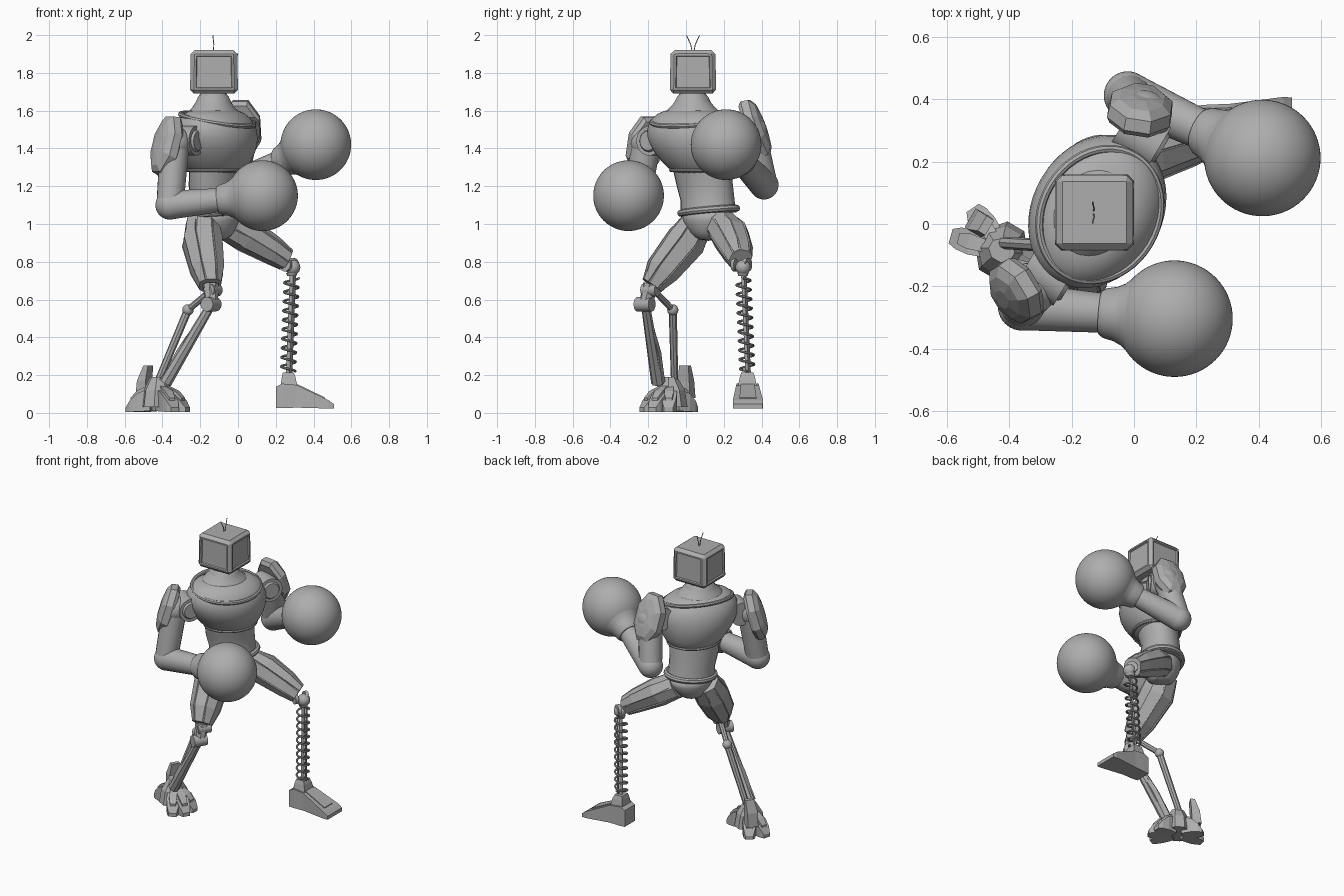
import bpy, bmesh
from math import sin, cos, pi, radians
from mathutils import Vector as V, Matrix

if "Cube" in bpy.data.objects:
    bpy.data.objects.remove(bpy.data.objects["Cube"])

GREY = (0.42, 0.42, 0.42, 1)
mat = bpy.data.materials.new("plain grey")
mat.use_nodes = True
mat.diffuse_color = GREY
mat.node_tree.nodes["Principled BSDF"].inputs["Base Color"].default_value = GREY

SIDE = V((0.51, 0.86, 0))      # towards the left shoulder
FRONT = V((0.86, -0.51, 0))    # chest direction
UP = V((0, 0, 1))


def finish(name, bm, smooth=True, subsurf=0):
    bmesh.ops.recalc_face_normals(bm, faces=bm.faces)
    me = bpy.data.meshes.new(name)
    bm.to_mesh(me)
    bm.free()
    me.materials.append(mat)
    for p in me.polygons:
        p.use_smooth = smooth
    if smooth:
        me.set_sharp_from_angle(angle=radians(40))
    ob = bpy.data.objects.new(name, me)
    bpy.context.collection.objects.link(ob)
    if subsurf:
        ob.modifiers.new("round", 'SUBSURF').levels = subsurf
    return ob


def loft(name, rings, n=24, side=SIDE, axis=None, smooth=True, subsurf=0):
    """Skin elliptical (or n-sided) sections (x, y, z, half_side, half_depth)."""
    axis = V(axis) if axis else V(rings[-1][:3]) - V(rings[0][:3])
    axis.normalize()
    u = (V(side) - axis * V(side).dot(axis)).normalized()
    v = axis.cross(u)
    k = 1 / cos(pi / n) if n <= 8 else 1
    bm = bmesh.new()
    loops = []
    for x, y, z, a, b in rings:
        angles = [(i + 0.5) * 2 * pi / n for i in range(n)]
        loops.append([bm.verts.new(V((x, y, z)) + u * a * k * cos(t) + v * b * k * sin(t))
                      for t in angles])
    for p, q in zip(loops, loops[1:]):
        for i in range(n):
            j = (i + 1) % n
            bm.faces.new((p[i], p[j], q[j], q[i]))
    bm.faces.new(loops[0][::-1])
    bm.faces.new(loops[-1])
    return finish(name, bm, smooth, subsurf)


def rod(name, a, b, ra, rb=None, n=20, **kw):
    rb = rb or ra
    return loft(name, [(*a, ra, ra), (*b, rb, rb)], n, **kw)


def ball(name, c, r, seg=40):
    bm = bmesh.new()
    bmesh.ops.create_uvsphere(bm, u_segments=seg, v_segments=seg // 2, radius=r,
                              matrix=Matrix.Translation(c))
    return finish(name, bm)


def tube(name, pts, r, cyclic=False):
    cu = bpy.data.curves.new(name, 'CURVE')
    cu.dimensions = '3D'
    cu.bevel_depth = r
    cu.bevel_resolution = 2
    cu.use_fill_caps = True
    sp = cu.splines.new('POLY')
    sp.points.add(len(pts) - 1)
    for p, co in zip(sp.points, pts):
        p.co = (*co, 1)
    sp.use_cyclic_u = cyclic
    tmp = bpy.data.objects.new(name + "_path", cu)
    bpy.context.collection.objects.link(tmp)
    bpy.context.view_layer.update()
    me = bpy.data.meshes.new_from_object(tmp.evaluated_get(bpy.context.evaluated_depsgraph_get()))
    bpy.data.objects.remove(tmp)
    bm = bmesh.new()
    bm.from_mesh(me)
    bpy.data.meshes.remove(me)
    return finish(name, bm)


def hoop(name, c, a, b, r, tilt_side=0, tilt_front=0):
    ts = [i * 2 * pi / 48 for i in range(48)]
    tube(name, [V(c) + SIDE * a * cos(t) + FRONT * b * sin(t)
                + UP * (tilt_side * cos(t) + tilt_front * sin(t)) for t in ts], r, True)


# Torso
loft("chest", [(-.115, .085, 1.26, .14, .12), (-.115, .08, 1.29, .18, .155),
               (-.115, .055, 1.38, .24, .205), (-.118, .04, 1.46, .265, .215),
               (-.12, .036, 1.53, .258, .2), (-.125, .035, 1.59, .205, .15),
               (-.13, .035, 1.61, .12, .1)], axis=UP, subsurf=1)
loft("neck", [(-.125, .035, 1.54, .2, .165), (-.13, .035, 1.6, .15, .125),
              (-.13, .035, 1.64, .09, .09), (-.13, .035, 1.71, .078, .078)], axis=UP, subsurf=1)
hoop("collar", (-.11, .03, 1.553), .22, .185, .013, tilt_front=-.035)
hoop("rib_trim", (-.115, .08, 1.285), .165, .145, .01)
loft("abdomen", [(-.12, .08, 1.32, .165, .13), (-.13, .1, 1.2, .158, .12),
                 (-.125, .115, 1.12, .15, .122), (-.12, .12, 1.06, .155, .13)], axis=UP)
hoop("belt", (-.12, .12, 1.07), .155, .13, .018, tilt_side=.015)
loft("pelvis", [(-.12, .12, 1.08, .15, .13), (-.12, .12, 1.02, .15, .125),
                (-.12, .12, .95, .1, .1), (-.12, .12, .91, .05, .06)], axis=UP, subsurf=1)

# Head: chamfered box with recessed screen and side panels
bm = bmesh.new()
bmesh.ops.create_cube(bm, size=1, matrix=Matrix.Translation((-.127, .037, 1.805))
                      @ Matrix.Diagonal((.254, .245, .23, 1)))
for vert in bm.verts:
    if vert.co.z > 1.8:
        vert.co.x = -.127 + (vert.co.x + .127) * .97
        vert.co.y = .037 + (vert.co.y - .037) * .97
bmesh.ops.bevel(bm, geom=list(bm.edges), offset=.02, segments=1, affect='EDGES')
bm.normal_update()
for f in [f for f in bm.faces if abs(f.normal.z) < .5 and f.calc_area() > .02]:
    bmesh.ops.inset_region(bm, faces=[f], thickness=.014)
    bmesh.ops.inset_region(bm, faces=[f], thickness=.006, depth=-.008)
finish("head", bm, smooth=False)
rod("head_vent", (-.006, -.04, 1.897), (-.006, .115, 1.897), .005, n=4, side=UP, smooth=False)
for s, label in ((-1, "right"), (1, "left")):
    tube(label + "_antenna", [(-.13, .037 + s * .004, 1.91), (-.128, .037 + s * .012, 1.95),
                              (-.133, .037 + s * .034, 1.998)], .0025)


# Arms
def arm(label, shoulder, top, elbow, fist, pad, pad_normal):
    shoulder, top, elbow, fist, pad, nrm = map(V, (shoulder, top, elbow, fist, pad, pad_normal))
    rod(label + "_shoulder_drum", shoulder - FRONT * .07, shoulder + FRONT * .07, .078, n=32, side=UP)
    rod(label + "_shoulder_cap", shoulder + FRONT * .07, shoulder + FRONT * .082, .058, .05, n=32, side=UP)
    ball(label + "_shoulder", top, .085)
    rod(label + "_upper_arm", top, elbow, .078, .072)
    ball(label + "_elbow", elbow, .077)
    d = (fist - elbow).normalized()
    wrist = fist - d * .23
    rod(label + "_forearm", elbow, wrist, .077, .064, side=UP)
    prof = ((.24, .07), (.225, .08), (.19, .088), (.165, .1), (.14, .122), (.1, .156))
    loft(label + "_glove_cuff", [(*(fist - d * t), r, r) for t, r in prof], 40, side=UP)
    ball(label + "_glove", fist, .187, 64)
    # Domed eight-sided shoulder plate, narrower at the edges
    nrm.normalize()
    across = UP.cross(nrm)
    prof = ((-.05, .092, .14), (-.03, .102, .16), (.01, .098, .152), (.032, .07, .12), (.042, .03, .06))
    loft(label + "_shoulder_plate", [(*(pad + nrm * t), a, b) for t, a, b in prof],
         8, side=across, smooth=False)


arm("right", (-.28, -.16, 1.44), (-.335, -.21, 1.43), (-.36, -.265, 1.1),
    (.13, -.304, 1.15), (-.39, -.222, 1.42), (-.84, -.5, .28))
arm("left", (.02, .28, 1.49), (.03, .345, 1.49), (-.02, .413, 1.207),
    (.412, .212, 1.42), (.022, .378, 1.51), (.15, .95, .36))


# Thighs: faceted core with raised armour strips
def thigh(label, rings):
    loft(label + "_thigh", rings, 8, smooth=False)
    axis = (V(rings[-1][:3]) - V(rings[0][:3])).normalized()
    u = (SIDE - axis * SIDE.dot(axis)).normalized()
    v = axis.cross(u)
    for i, d in enumerate((u, -u, v, -v)):
        cross = v if i < 2 else u
        plate = [(*(V(r[:3]) + d * (r[3 if i < 2 else 4] * s)), r[3] * w, .01)
                 for r, s, w in zip(rings, (.9, .97, .97, .92), (.25, .38, .36, .25))]
        loft(f"{label}_thigh_plate_{i}", plate, 4, side=cross, smooth=False)


thigh("right", [(-.19, .07, 1.02, .08, .085), (-.19, .0, .91, .1, .1),
                (-.162, -.125, .755, .086, .082), (-.147, -.18, .675, .058, .058)])
thigh("left", [(-.06, .185, 1.0, .08, .08), (.045, .232, .942, .09, .08),
               (.18, .27, .862, .075, .066), (.255, .288, .812, .06, .056)])

# Right lower leg: knee drum, shin and rear strut
knee = V((-.14, -.215, .575))
rod("right_knee_link", (-.145, -.185, .68), knee, .04, .032, n=8, smooth=False)
rod("right_knee_drum", knee - SIDE * .05, knee + SIDE * .04, .038, n=24, side=UP)
rod("right_knee_pin", (-.155, -.225, .65), (-.11, -.15, .65), .034, n=20, side=UP)
rod("right_shin", knee, (-.385, -.15, .16), .022, .032, n=8, smooth=False)
loft("right_shin_guard", [(-.2, -.195, .48, .012, .02), (-.3, -.165, .32, .03, .026),
                          (-.385, -.145, .16, .03, .03)], 6, smooth=False)
heel_knee = V((-.265, -.07, .545))
rod("rear_link", (-.14, -.17, .65), heel_knee, .016, n=8, smooth=False)
ball("rear_joint", heel_knee, .03, 16)
rod("rear_strut", heel_knee, (-.43, -.06, .15), .02, .018, n=8, smooth=False)

# Right foot: claw toes around an ankle block
ankle = V((-.425, -.085, 0))
loft("right_ankle", [(*(ankle + UP * .03), .09, .075), (*(ankle + UP * .12), .075, .07),
                     (*(ankle + UP * .19), .035, .04)], 8, axis=UP, smooth=False)
for i, (deg, size) in enumerate(((-28, .175), (0, .185), (28, .165), (155, .165), (195, .17))):
    d = Matrix.Rotation(radians(deg), 3, 'Z') @ FRONT
    w = d.cross(UP)
    prof = ((.2, .07, .035, .06), (.6, .055, .042, .048), (.85, .035, .036, .03), (1, .016, .024, .012))
    loft(f"right_toe_{i}", [(*(ankle + d * size * t + UP * z), a, b) for t, z, a, b in prof],
         4, side=w, axis=d, smooth=False)
    loft(f"right_toe_ridge_{i}", [(*(ankle + d * size * t + UP * z), a, .015)
                                  for t, z, a in ((.3, .13, .02), (.65, .1, .025), (.85, .065, .018))],
         4, side=w, axis=d, smooth=False)
loft("heel_fin", [(-.5, .005, .08, .035, .03), (-.495, 0, .17, .035, .026),
                  (-.475, -.005, .25, .028, .014)], 4, axis=UP, smooth=False)

# Left lower leg: knee ball and coil spring on a rod
top, foot = V((.285, .302, .74)), V((.265, .325, .21))
ball("left_knee", (.29, .302, .77), .04, 24)
for s in (-1, 1):
    c = V((.27, .293, .785)) + SIDE * s * .036
    rod("left_knee_fork", c - SIDE * .01, c + SIDE * .01, .036, n=16, side=UP)
rod("spring_seat", top - UP * .015, top, .024, .03, side=SIDE)
rod("spring_rod", top, foot, .011, n=12)
rod("spring_guide", top + V((.016, .012, 0)), foot + V((.016, .012, 0)), .006, n=8)
TURNS, STEPS = 10, 200
tube("spring", [top.lerp(foot, .05 + .93 * i / STEPS)
                + V((cos(i / STEPS * TURNS * 2 * pi), sin(i / STEPS * TURNS * 2 * pi), 0)) * .038
                for i in range(STEPS + 1)], .0065)

# Left foot: wedge shoe with raised top rib
loft("left_foot", [(.2, .325, .082, .055, .056), (.235, .325, .09, .058, .065),
                   (.31, .326, .088, .06, .06), (.48, .328, .045, .08, .022),
                   (.507, .328, .035, .078, .012)], 4, side=(0, 1, 0), axis=(1, 0, 0), smooth=False)
loft("left_foot_rib", [(.3, .326, .145, .035, .014), (.46, .328, .072, .045, .01)],
     4, side=(0, 1, 0), axis=(1, 0, 0), smooth=False)
loft("left_ankle", [(.27, .325, .14, .05, .045), (.268, .325, .19, .04, .036),
                    (.266, .325, .215, .032, .028)], 4, side=(0, 1, 0), axis=UP, smooth=False)
